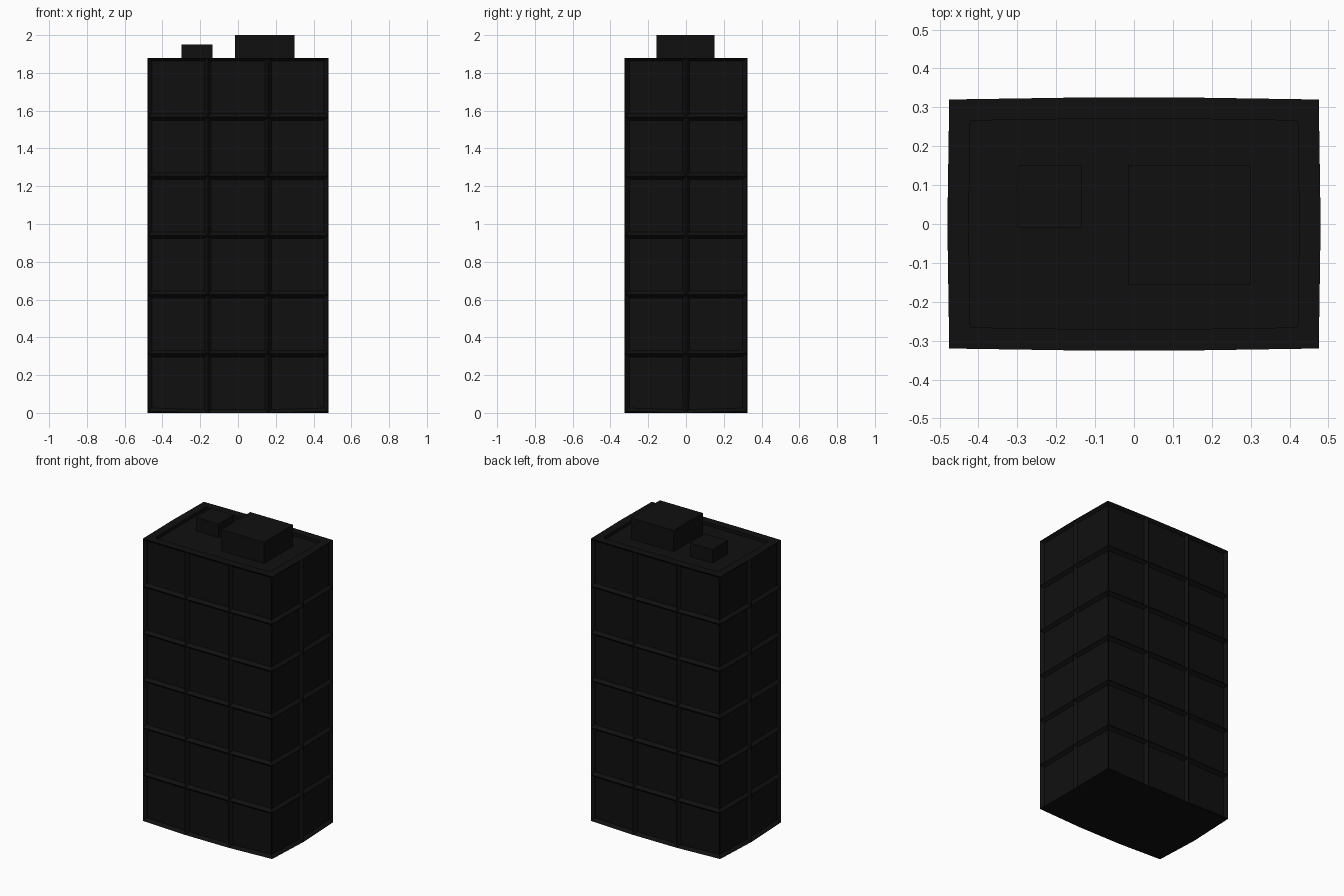
import bpy, bmesh
from mathutils import Vector

if "Cube" in bpy.data.objects:
    bpy.data.objects.remove(bpy.data.objects["Cube"])

# near-black finish shared by all parts
mat = bpy.data.materials.new("dark_facade")
mat.diffuse_color = (0.005, 0.005, 0.005, 1)
mat.use_nodes = True
mat.node_tree.nodes["Principled BSDF"].inputs["Base Color"].default_value = mat.diffuse_color

W, D, H = 0.48, 0.325, 1.88      # half width, half depth, height
NX, NY, NZ = 3, 2, 6             # window bays and floors
ROOF = 1.86


def finish(bm, name):
    mesh = bpy.data.meshes.new(name)
    bm.to_mesh(mesh)
    bm.free()
    obj = bpy.data.objects.new(name, mesh)
    mesh.materials.append(mat)
    bpy.context.collection.objects.link(obj)
    return obj


def tower():
    bm = bmesh.new()
    n = (NX, NY, NZ)
    cache = {}

    def vert(i):
        if i not in cache:
            p = [-W + 2 * W * i[0] / NX, -D + 2 * D * i[1] / NY, H * i[2] / NZ]
            # corners sit slightly inside the faces
            ends = [i[k] in (0, n[k]) for k in range(3)]
            if ends[0] and ends[1]:
                p[0] *= 0.99
                p[1] *= 0.985
                if i[2] == 0:
                    p[2] = 0.008
            cache[i] = bm.verts.new(p)
        return cache[i]

    # grid of quads on each of the six sides
    for axis in range(3):
        u, v = (axis + 1) % 3, (axis + 2) % 3
        for end in (0, n[axis]):
            for a in range(n[u]):
                for b in range(n[v]):
                    quad = []
                    for da, db in ((0, 0), (1, 0), (1, 1), (0, 1)):
                        i = [0, 0, 0]
                        i[axis], i[u], i[v] = end, a + da, b + db
                        quad.append(vert(tuple(i)))
                    bm.faces.new(quad if end else quad[::-1])
    bm.normal_update()

    walls = [f for f in bm.faces if abs(f.normal.z) < 0.5]
    top = [f for f in bm.faces if f.normal.z > 0.5]
    # recessed window bays and recessed roof deck
    bmesh.ops.inset_individual(bm, faces=walls, thickness=0.025, depth=-0.02)
    bmesh.ops.inset_region(bm, faces=top, thickness=0.055, depth=0,
                           use_even_offset=True)
    deck = {v for f in top for v in f.verts}
    rim = bmesh.ops.extrude_face_region(bm, geom=top)
    for e in rim["geom"]:
        if isinstance(e, bmesh.types.BMVert):
            e.co.z = ROOF
    bmesh.ops.delete(bm, geom=[f for f in top if f.is_valid], context='FACES')
    bmesh.ops.recalc_face_normals(bm, faces=bm.faces)
    return finish(bm, "tower")


def box(name, x0, x1, y0, y1, z0, z1):
    bm = bmesh.new()
    bmesh.ops.create_cube(bm, size=1)
    for v in bm.verts:
        v.co = Vector(((x0 + x1) / 2 + v.co.x * (x1 - x0),
                       (y0 + y1) / 2 + v.co.y * (y1 - y0),
                       (z0 + z1) / 2 + v.co.z * (z1 - z0)))
    return finish(bm, name)


tower()
# rooftop plant rooms
box("large_roof_unit", -0.015, 0.30, -0.155, 0.15, ROOF, 2.0)
box("small_roof_unit", -0.30, -0.135, -0.01, 0.15, ROOF, 1.95)
